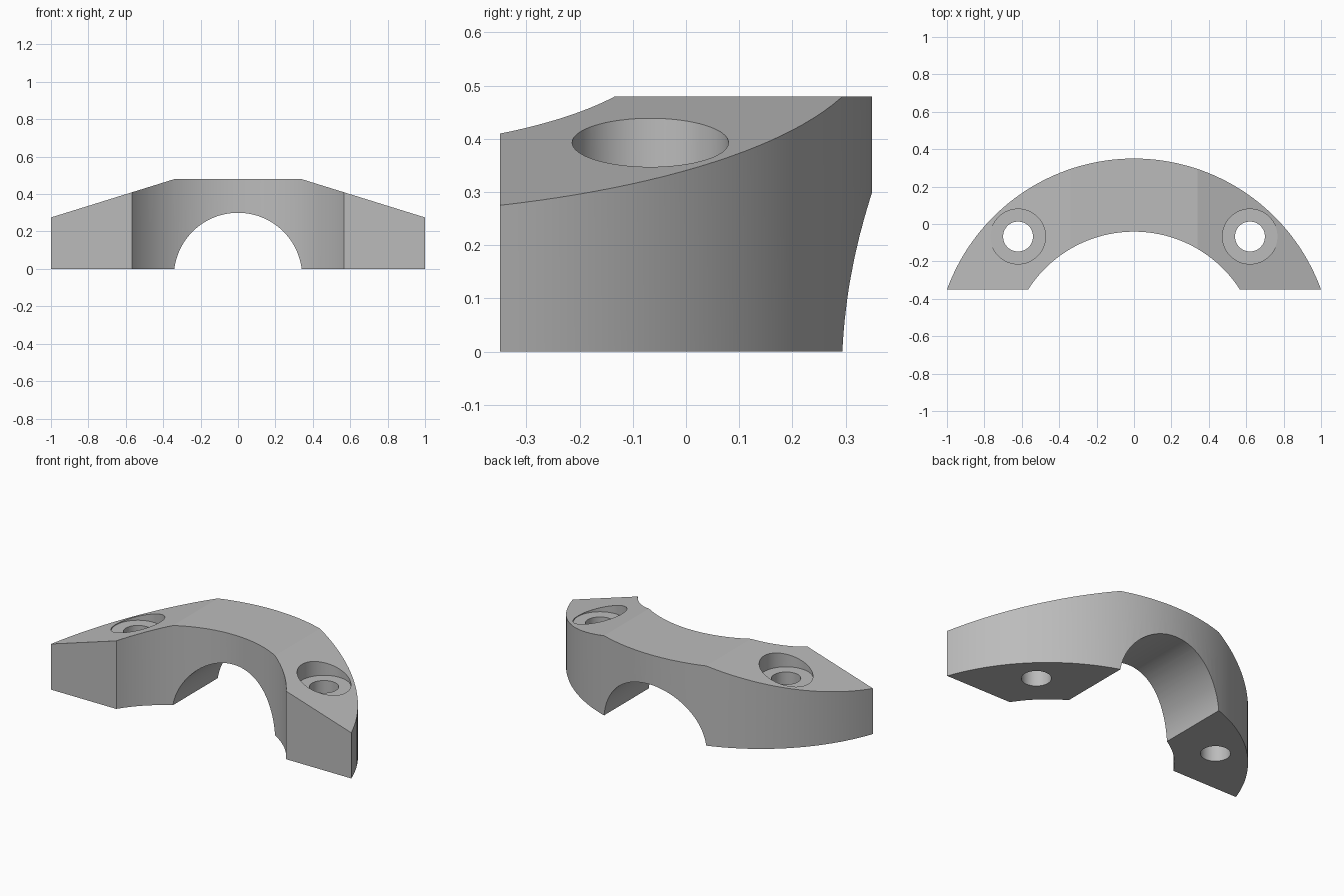
import bpy, bmesh, math
from mathutils import Vector

if "Cube" in bpy.data.objects:
    bpy.data.objects.remove(bpy.data.objects["Cube"])

grey = bpy.data.materials.new("plain grey")
grey.use_nodes = True
grey.diffuse_color = (0.5, 0.5, 0.5, 1)
grey.node_tree.nodes["Principled BSDF"].inputs["Base Color"].default_value = (0.5, 0.5, 0.5, 1)


def prism(name, outline, offset):
    """Solid made by sweeping a closed planar outline along an offset."""
    bm = bmesh.new()
    face = bm.faces.new([bm.verts.new(p) for p in outline])
    swept = bmesh.ops.extrude_face_region(bm, geom=[face])
    moved = [g for g in swept["geom"] if isinstance(g, bmesh.types.BMVert)]
    bmesh.ops.translate(bm, verts=moved, vec=Vector(offset))
    bmesh.ops.recalc_face_normals(bm, faces=bm.faces)
    mesh = bpy.data.meshes.new(name)
    bm.to_mesh(mesh)
    bm.free()
    mesh.materials.append(grey)
    obj = bpy.data.objects.new(name, mesh)
    bpy.context.collection.objects.link(obj)
    return obj


def arc(radius, centre, start, end, steps):
    return [(radius * math.cos(a), centre + radius * math.sin(a))
            for a in (start + (end - start) * i / steps for i in range(steps + 1))]


def combine(obj, cutter, operation):
    mod = obj.modifiers.new(operation.title(), 'BOOLEAN')
    mod.operation, mod.solver, mod.object = operation, 'EXACT', cutter
    bpy.context.view_layer.objects.active = obj
    bpy.ops.object.modifier_apply(modifier=mod.name)
    bpy.data.objects.remove(cutter)


# Curved plan of the clamp, swept upward
FRONT, CENTRE, OUTER, INNER = -0.35, -0.714, 1.064, 0.673
a_out = math.asin((FRONT - CENTRE) / OUTER)
a_in = math.asin((FRONT - CENTRE) / INNER)
plan = arc(OUTER, CENTRE, a_out, math.pi - a_out, 64)
plan += arc(INNER, CENTRE, math.pi - a_in, a_in, 64)
clamp = prism("saddle_clamp", [(x, y, 0) for x, y in plan], (0, 0, 0.7))

# Front profile: sloping shoulders above a round pipe arch
ARCH, ARCH_Z = 0.343, -0.043
a_arch = math.asin(-ARCH_Z / ARCH)
base = -0.1
slope = (0.48 - 0.275) / 0.66
edge = 0.48 - slope * (1.1 - 0.34)
profile = [(-1.1, 0), (-1.1, edge), (-0.34, 0.48), (0.34, 0.48), (1.1, edge), (1.1, 0)]
profile += arc(ARCH, ARCH_Z, a_arch, math.pi - a_arch, 64)
combine(clamp, prism("front_profile", [(x, -1, z) for x, z in profile], (0, 2, 0)), 'INTERSECT')

# Counterbored screw hole on each side
for side in (-1, 1):
    for radius, bottom in ((0.147, 0.343), (0.08, base)):
        ring = [(side * 0.62 + x, y, bottom) for x, y in arc(radius, -0.067, 0, math.tau, 64)[:-1]]
        combine(clamp, prism("hole_cutter", ring, (0, 0, 0.8)), 'DIFFERENCE')

# Smooth curved walls with crisp edges
bpy.ops.object.select_all(action='DESELECT')
clamp.select_set(True)
bpy.context.view_layer.objects.active = clamp
bpy.ops.object.shade_smooth_by_angle(angle=math.radians(12))
